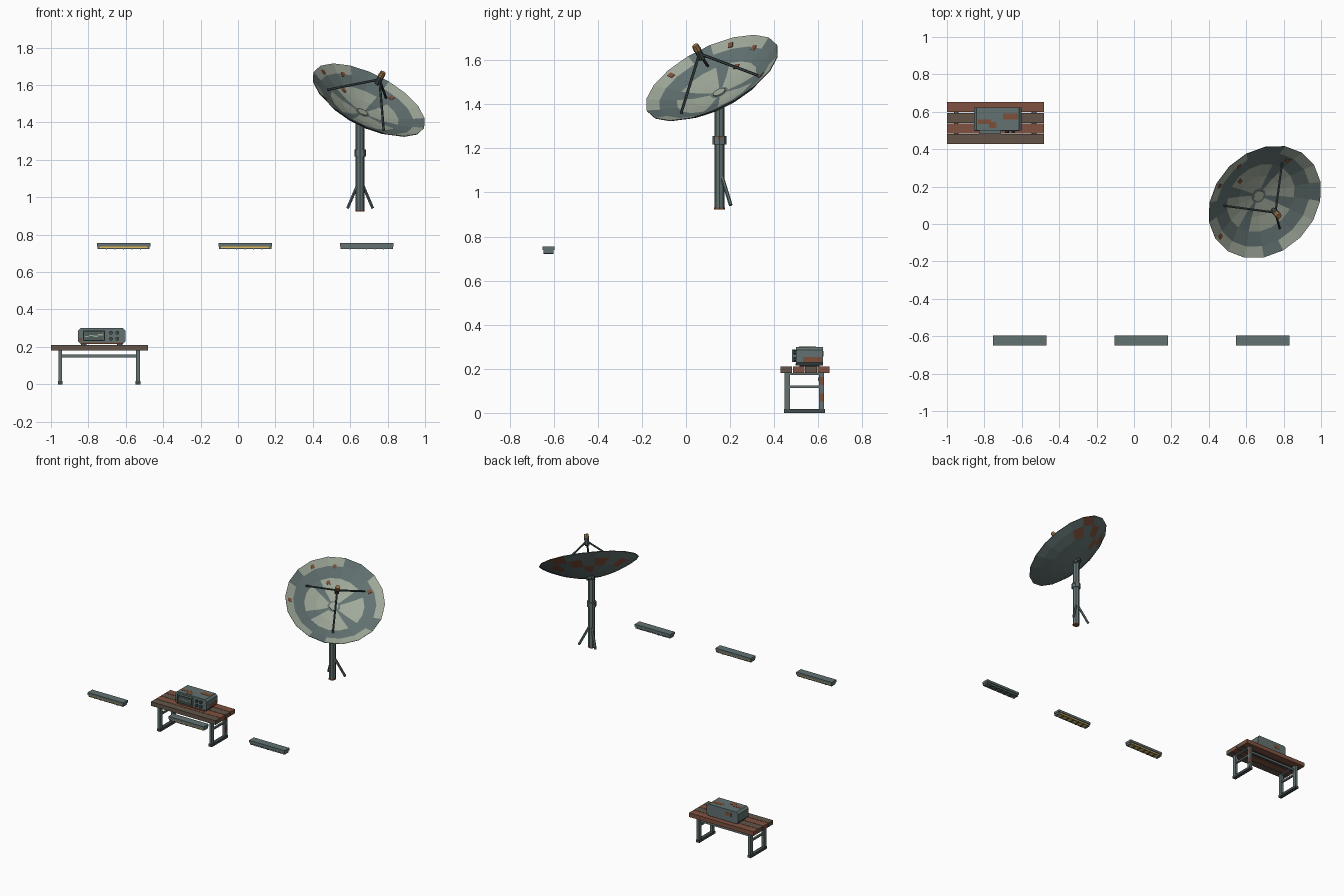
import bpy, bmesh, math
from mathutils import Matrix, Vector

if "Cube" in bpy.data.objects:
    bpy.data.objects.remove(bpy.data.objects["Cube"])


def material(name, *rgb):
    """Flat colour given as 0-255 display values, stored linear."""
    col = [((c / 255 + 0.055) / 1.055) ** 2.4 for c in rgb] + [1]
    m = bpy.data.materials.new(name)
    m.use_nodes = True
    m.diffuse_color = col
    bsdf = m.node_tree.nodes["Principled BSDF"]
    bsdf.inputs["Base Color"].default_value = col
    bsdf.inputs["Roughness"].default_value = 0.8
    return m


STEEL = material("grey_green_steel", 98, 114, 113)
PALE = material("pale_paint", 160, 169, 154)
DARK = material("dark_steel", 66, 76, 76)
RUST = material("rust", 126, 80, 58)
RED_WOOD = material("red_brown_wood", 128, 82, 65)
GREY_WOOD = material("grey_brown_wood", 98, 84, 72)
GLOW = material("warm_yellow", 226, 186, 88)
TAN = material("tan_horn", 160, 118, 74)
SCREEN = material("screen_green", 78, 94, 90)


def finish(name, bm, *mats):
    bmesh.ops.recalc_face_normals(bm, faces=bm.faces)
    me = bpy.data.meshes.new(name)
    bm.to_mesh(me)
    bm.free()
    ob = bpy.data.objects.new(name, me)
    bpy.context.scene.collection.objects.link(ob)
    for m in mats:
        me.materials.append(m)
    return ob


def box(name, x, y, z, mat, chamfer=0):
    """Box from (min, max) ranges, optionally chamfering edges that run along y."""
    bm = bmesh.new()
    bmesh.ops.create_cube(bm, size=1)
    for v in bm.verts:
        v.co = [r[0] + (c + 0.5) * (r[1] - r[0]) for r, c in zip((x, y, z), v.co)]
    if chamfer:
        edges = [e for e in bm.edges
                 if abs(e.verts[0].co.y - e.verts[1].co.y) > 0.01]
        bmesh.ops.bevel(bm, geom=edges, offset=chamfer, segments=1, affect='EDGES')
    return finish(name, bm, mat)


def mid(c, half):
    return (c - half, c + half)


def rod(name, a, b, r, mat, sides=8, r2=None):
    """Cylinder or cone between two points."""
    a, b = Vector(a), Vector(b)
    d = b - a
    bm = bmesh.new()
    turn = d.to_track_quat('Z', 'Y').to_matrix().to_4x4()
    bmesh.ops.create_cone(bm, cap_ends=True, segments=sides, radius1=r,
                          radius2=r if r2 is None else r2, depth=d.length,
                          matrix=Matrix.Translation((a + b) / 2) @ turn)
    return finish(name, bm, mat)


# Bench: planks, two end frames and a rear rail
for i in range(4):
    y0 = 0.428 + i * 0.0565
    box("bench_plank", (-1, -0.48), (y0, y0 + 0.0535), (0.18, 0.21),
        RED_WOOD if i % 2 else GREY_WOOD)
for x in (-0.95, -0.535):
    for y in (0.46, 0.615):
        box("bench_leg", mid(x, 0.01), mid(y, 0.012), (0.01, 0.18), STEEL)
    box("bench_foot_bar", mid(x, 0.013), (0.445, 0.63), (0, 0.018), DARK)
    box("bench_cross_bar", mid(x, 0.007), (0.46, 0.615), mid(0.118, 0.006), STEEL)
    box("bench_top_bar", mid(x, 0.009), (0.448, 0.627), (0.172, 0.18), STEEL)
for z in (0.07, 0.145):
    box("leg_rust", (-0.526, -0.5235), mid(0.617, 0.009), mid(z, 0.018), RUST)
box("bench_rail", (-0.95, -0.535), mid(0.605, 0.006), mid(0.152, 0.008), STEEL)

# Radio set on the bench
box("radio_body", (-0.855, -0.602), (0.5, 0.622), (0.215, 0.3), STEEL, 0.014)
for x in (-0.825, -0.632):
    box("radio_foot", mid(x, 0.015), (0.515, 0.605), (0.21, 0.216), DARK)
box("radio_base_rust", (-0.84, -0.615), (0.497, 0.5), (0.215, 0.223), RUST)
box("radio_corner_rust", (-0.852, -0.835), (0.498, 0.5), (0.228, 0.248), RUST)
box("radio_screen", (-0.82, -0.72), (0.494, 0.5), (0.236, 0.283), SCREEN)
for z in (0.234, 0.285):
    box("screen_frame_bar", (-0.829, -0.711), (0.482, 0.5), mid(z, 0.0035), STEEL)
for x in (-0.826, -0.714):
    box("screen_frame_side", mid(x, 0.0035), (0.482, 0.5), (0.234, 0.285), STEEL)
for x, z in ((-0.81, 0.256), (-0.785, 0.26), (-0.76, 0.257), (-0.735, 0.265)):
    box("screen_trace", mid(x, 0.0125), (0.491, 0.494), mid(z, 0.003), PALE)
for x in (-0.679, -0.645):
    for z in (0.275, 0.243):
        rod("radio_knob", (x, 0.5, z), (x, 0.487, z), 0.01, DARK, 10)
for xs, ys in (((-0.835, -0.765), (0.535, 0.56)), ((-0.775, -0.735), (0.512, 0.545)),
               ((-0.7, -0.62), (0.56, 0.59))):
    box("radio_rust_top", xs, ys, (0.3, 0.3012), RUST)
box("radio_rust_right", (-0.603, -0.6008), (0.53, 0.618), (0.23, 0.254), RUST)
box("radio_rust_back", (-0.8, -0.75), (0.622, 0.6232), (0.255, 0.28), RUST)

# Three hanging lamps with glowing panels and wire guards; the last is unlit
for k in range(3):
    cx, cy = -0.612 + 0.65 * k, -0.6235
    box("lamp_housing", mid(cx, 0.143), mid(cy, 0.027), (0.738, 0.755), STEEL)
    box("lamp_panel", mid(cx, 0.129), mid(cy, 0.02), (0.729, 0.739),
        STEEL if k == 2 else GLOW)
    for s in (-1, 1):
        box("lamp_end_cap", mid(cx + s * 0.134, 0.006), mid(cy, 0.023),
            (0.724, 0.738), STEEL)
        box("guard_rail", mid(cx, 0.134), mid(cy + s * 0.021, 0.002),
            (0.724, 0.728), STEEL)
    for i in range(5):
        box("guard_bar", mid(cx - 0.09 + i * 0.045, 0.0025), mid(cy, 0.023),
            (0.722, 0.727), DARK)

# Mast with collar, base and rear braces
mx, my = 0.653, 0.152
rod("mast", (mx, my, 0.925), (mx, my, 1.425), 0.0235, STEEL)
rod("mast_base_rust", (mx, my, 0.923), (mx, my, 0.932), 0.0245, RUST)
rod("mast_collar", (mx, my, 1.218), (mx, my, 1.256), 0.031, STEEL)
box("collar_rust", mid(mx, 0.0305), mid(my + 0.003, 0.009), (1.24, 1.254), RUST)
for s in (-1, 1):
    rod("mast_brace", (mx + s * 0.01, my + 0.01, 1.075),
        (mx + s * 0.067, my + 0.051, 0.942), 0.0085, STEEL, 6)

# Dish: local z is the aim, local x points down the slope
AIM = (Matrix.Translation((0.7, 0.117, 1.521)) @ Matrix.Rotation(math.radians(-45), 4, 'Z')
       @ Matrix.Rotation(math.radians(36), 4, 'Y'))
R, SEG = 0.331, 18


def bowl(r, depth):
    return depth * ((r / R) ** 2 - 1)


inner = [(r, bowl(r, 0.085)) for r in (0.042, 0.12, 0.2, 0.276, R)]
outer = [(r, bowl(r, 0.104) - 0.004) for r in (R, 0.276, 0.2, 0.12, 0.042)]
bm = bmesh.new()
rings = []
for r, z in inner + outer:
    ring = []
    for i in range(SEG):
        a = 2 * math.pi * i / SEG
        ring.append(bm.verts.new((r * math.cos(a), r * math.sin(a), z)))
    rings.append(ring)
bm.faces.new(rings[0])
bm.faces.new(rings[-1])
dark_spokes, dark_rim = {1, 5, 10, 14}, {2, 6, 7, 11, 16}
rusty_back = {(6, 5), (6, 7), (6, 9), (6, 11), (7, 8), (5, 6)}
for j in range(len(rings) - 1):
    for i in range(SEG):
        n = (i + 1) % SEG
        f = bm.faces.new((rings[j][i], rings[j][n], rings[j + 1][n], rings[j + 1][i]))
        if (j < 2 and i not in dark_spokes) or (j == 3 and i not in dark_rim):
            f.material_index = 1
        elif (j, i) in rusty_back:
            f.material_index = 2
bm.transform(AIM)
finish("dish", bm, STEEL, PALE, RUST)


def aimed_rod(name, a, b, *args):
    return rod(name, AIM @ Vector(a), AIM @ Vector(b), *args)


aimed_rod("dish_hub", (0, 0, -0.085), (0, 0, -0.079), 0.03, PALE, 12)
aimed_rod("dish_mount", (0, 0, -0.125), (0, 0, -0.1), 0.03, DARK, 8)

# Small rust flakes lying on the inside of the bowl
for deg, r in ((105, 0.25), (172, 0.27), (185, 0.17), (202, 0.295), (263, 0.3)):
    bm = bmesh.new()
    bmesh.ops.create_cube(bm, size=1)
    slope = math.atan(2 * 0.085 * r / R ** 2)
    bm.transform(AIM @ Matrix.Rotation(math.radians(deg), 4, 'Z')
                 @ Matrix.Translation((r, 0, bowl(r, 0.085) + 0.002))
                 @ Matrix.Rotation(-slope, 4, 'Y')
                 @ Matrix.Diagonal((0.026, 0.024, 0.004, 1)))
    finish("dish_rust", bm, RUST)

# Feed horn held by three arms
for k in range(3):
    a = math.radians(120 * k - 11)
    r = 0.225
    aimed_rod("feed_arm", (r * math.cos(a), r * math.sin(a), bowl(r, 0.085) + 0.005),
              (0, 0, 0.135), 0.0065, DARK, 6)
aimed_rod("feed_body", (0, 0, 0.105), (0, 0, 0.155), 0.016, DARK, 8)
aimed_rod("feed_horn", (0, 0, 0.155), (0, 0, 0.182), 0.018, TAN, 8, 0.015)
